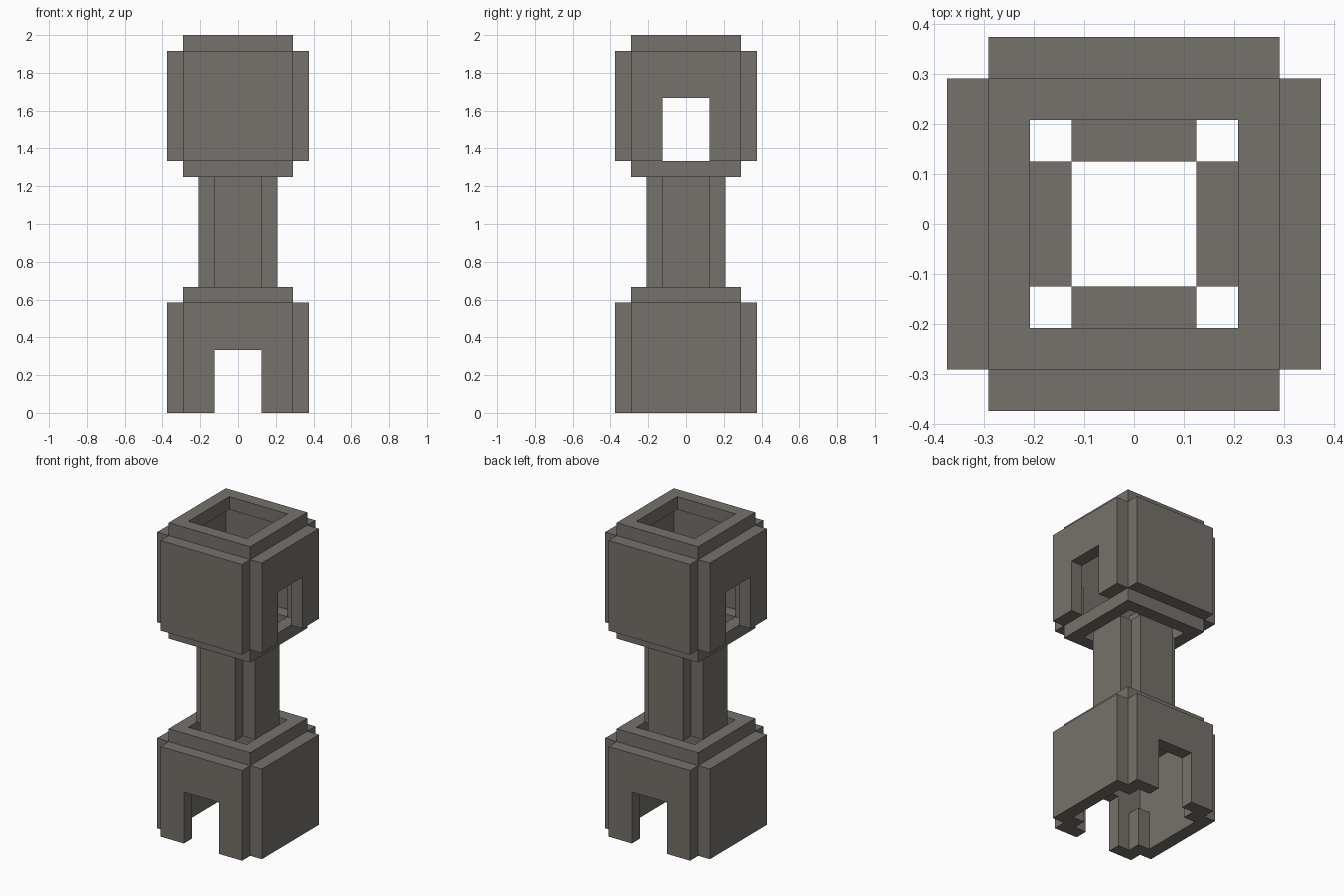
import bpy, bmesh
from mathutils import Matrix, Vector
from math import pi

if "Cube" in bpy.data.objects:
    bpy.data.objects.remove(bpy.data.objects["Cube"], do_unlink=True)

U = 1 / 12  # one block
stone = bpy.data.materials.new("warm_grey_stone")
stone.use_nodes = True
GREY = (0.18, 0.167, 0.146, 1)
stone.diffuse_color = GREY
stone.node_tree.nodes["Principled BSDF"].inputs["Base Color"].default_value = GREY


def slab(name, outline, thick, holes_to=None, place=Matrix()):
    """Extrude a flat outline (in blocks) upward, then place it."""
    bm = bmesh.new()
    face = bm.faces.new([bm.verts.new((x, y, 0)) for x, y in outline])
    ext = bmesh.ops.extrude_face_region(bm, geom=[face])
    moved = [v for v in ext["geom"] if isinstance(v, bmesh.types.BMVert)]
    bmesh.ops.translate(bm, verts=moved, vec=(0, 0, thick))
    bmesh.ops.recalc_face_normals(bm, faces=bm.faces)
    bmesh.ops.transform(bm, matrix=Matrix.Scale(U, 4) @ place, verts=bm.verts)
    mesh = bpy.data.meshes.new(name)
    bm.to_mesh(mesh)
    bm.free()
    mesh.materials.append(stone)
    obj = bpy.data.objects.new(name, mesh)
    bpy.context.collection.objects.link(obj)
    return obj


def rect(x0, x1, y0, y1):
    return [(x0, y0), (x1, y0), (x1, y1), (x0, y1)]


def upright(turn, distance, z):
    """Stand an outline up as a wall, its inner face at the given distance."""
    return (Matrix.Rotation(turn * pi / 2, 4, "Z")
            @ Matrix.Translation((0, -distance, z))
            @ Matrix.Rotation(pi / 2, 4, "X"))


def ring(name, z):
    """Square frame one block thick, made of four mitred sides."""
    side = [(-3.5, -3.5), (3.5, -3.5), (2.5, -2.5), (-2.5, -2.5)]
    bm = bmesh.new()
    levels = [[[bm.verts.new((sx * r * U, sy * r * U, h * U))
                for sx, sy in rect(-1, 1, -1, 1)] for r in (3.5, 2.5)]
              for h in (z, z + 1)]
    loops = [levels[0][0], levels[0][1], levels[1][1], levels[1][0]]
    for a, b in zip(loops, loops[1:] + loops[:1]):
        for i in range(4):
            j = (i + 1) % 4
            bm.faces.new((a[i], a[j], b[j], b[i]))
    bmesh.ops.recalc_face_normals(bm, faces=bm.faces)
    mesh = bpy.data.meshes.new(name)
    bm.to_mesh(mesh)
    bm.free()
    mesh.materials.append(stone)
    bpy.context.collection.objects.link(bpy.data.objects.new(name, mesh))


SOLID = rect(-3.5, 3.5, 0, 7)
ARCH = [(-3.5, 0), (-1.5, 0), (-1.5, 4), (1.5, 4),
        (1.5, 0), (3.5, 0), (3.5, 7), (-3.5, 7)]


def chamber(name, z, first_turn):
    """Hollow room: two doorway walls, two solid walls, corner posts, top ring."""
    for turn in range(4):
        doorway = (turn - first_turn) % 2 == 0
        kind = "doorway_wall" if doorway else "solid_wall"
        slab(f"{name}_{kind}_{turn}", ARCH if doorway else SOLID, 1,
             place=upright(turn, 3.5, z))
        slab(f"{name}_corner_post_{turn}", rect(2.5, 3.5, 2.5, 3.5), 3,
             place=Matrix.Rotation(turn * pi / 2, 4, "Z")
             @ Matrix.Translation((0, 0, z)))
    ring(f"{name}_top_ring", z + 7)


# Lower room, doorways front and back
chamber("lower_room", 0, 0)

# Shaft of four plates with open corners
for turn in range(4):
    slab(f"shaft_plate_{turn}", rect(-1.5, 1.5, 0, 7), 1,
         place=upright(turn, 1.5, 8))

# Upper room on its floor ring, doorways at the sides
ring("upper_room_floor_ring", 15)
chamber("upper_room", 16, 1)
